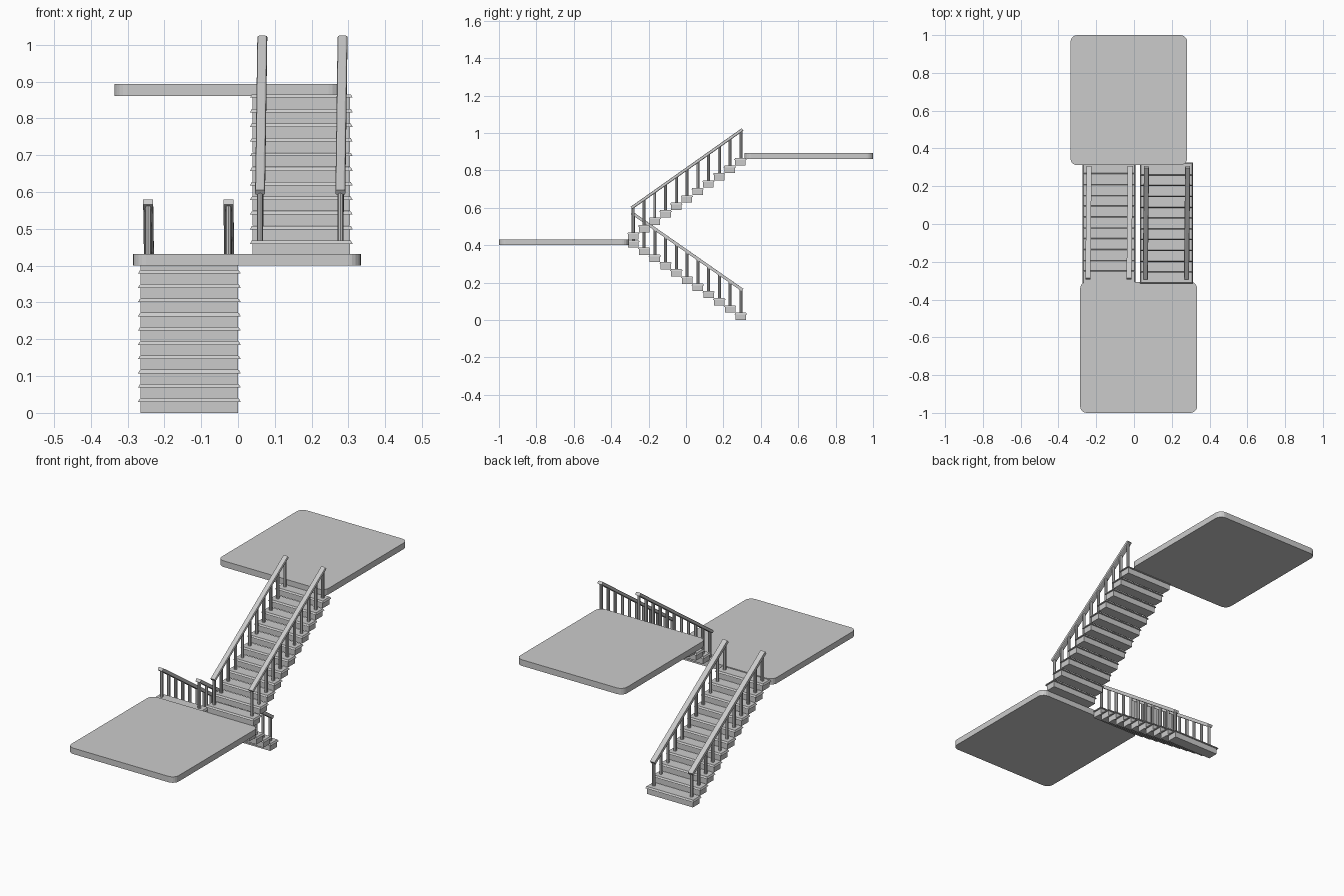
import bpy, bmesh, math
from mathutils import Matrix, Vector

if "Cube" in bpy.data.objects:
    bpy.data.objects.remove(bpy.data.objects["Cube"])

STEPS = 11


def finish(bm, name):
    bmesh.ops.recalc_face_normals(bm, faces=bm.faces)
    mesh = bpy.data.meshes.new(name)
    bm.to_mesh(mesh)
    bm.free()
    ob = bpy.data.objects.new(name, mesh)
    bpy.context.collection.objects.link(ob)
    return ob


def box(bm, center, size, rot=None, top_inset=0.0):
    m = Matrix.Translation(center) @ (rot or Matrix()) @ Matrix.Diagonal((*size, 1))
    verts = bmesh.ops.create_cube(bm, size=1)["verts"]
    for v in verts:
        top = v.co.z > 0
        v.co = m @ v.co
        if top and top_inset:
            for a in (0, 1):
                v.co[a] -= math.copysign(top_inset, v.co[a] - center[a])
    return verts


def landing(name, x0, x1, y0, y1, z0, z1):
    bm = bmesh.new()
    box(bm, ((x0 + x1) / 2, (y0 + y1) / 2, (z0 + z1) / 2), (x1 - x0, y1 - y0, z1 - z0))
    upright = [e for e in bm.edges if abs(e.verts[0].co.z - e.verts[1].co.z) > 0.01]
    bmesh.ops.bevel(bm, geom=upright, offset=0.035, segments=5, profile=0.5, affect='EDGES')
    finish(bm, name)


def flight(name, x, y0, y1, z0, rise, rail_start, rail_end, lean):
    dy = (y1 - y0) / (STEPS - 1)
    # step blocks with wider, sloped-edge treads
    bm = bmesh.new()
    for i in range(STEPS):
        y, z = y0 + dy * i, z0 + rise * i
        box(bm, (x, y, z + 0.015), (0.265, 0.056, 0.030))
        box(bm, (x, y, z + 0.0345), (0.279, 0.067, 0.009), top_inset=0.005)
    finish(bm, name + "_steps")

    for side, sx in (("left", -0.109), ("right", 0.109)):
        a = Vector((x + sx - lean / 2, *rail_start))
        b = Vector((x + sx + lean / 2, *rail_end))
        # balusters, one for each step
        bm = bmesh.new()
        for i in range(STEPS):
            p = a.lerp(b, 0.015 + 0.97 * i / (STEPS - 1))
            bottom = z0 + rise * i + 0.037
            bmesh.ops.create_cone(bm, cap_ends=True, segments=8, radius1=0.008, radius2=0.008,
                                  depth=p.z - bottom,
                                  matrix=Matrix.Translation((p.x, p.y, (p.z + bottom) / 2)))
        finish(bm, f"{name}_{side}_balusters")
        # handrail with rounded edges
        bm = bmesh.new()
        d = b - a
        rot = d.to_track_quat('Y', 'Z').to_matrix().to_4x4()
        box(bm, (a + b) / 2, (0.027, d.length, 0.016), rot)
        axis = d.normalized()
        long = [e for e in bm.edges
                if abs((e.verts[1].co - e.verts[0].co).normalized().dot(axis)) > 0.9]
        bmesh.ops.bevel(bm, geom=long, offset=0.005, segments=2, profile=0.5, affect='EDGES')
        finish(bm, f"{name}_{side}_handrail")


# landings
landing("lower_landing", -0.285, 0.334, -1.0, -0.306, 0.40, 0.431)
landing("upper_landing", -0.336, 0.281, 0.312, 1.0, 0.861, 0.893)

# the two opposing flights
flight("lower_flight", -0.132, 0.293, -0.281, 0.0, 0.0387,
       (0.302, 0.160), (-0.290, 0.573), -0.006)
flight("upper_flight", 0.172, -0.281, 0.291, 0.429, 0.0397,
       (-0.291, 0.599), (0.302, 1.018), 0.006)
